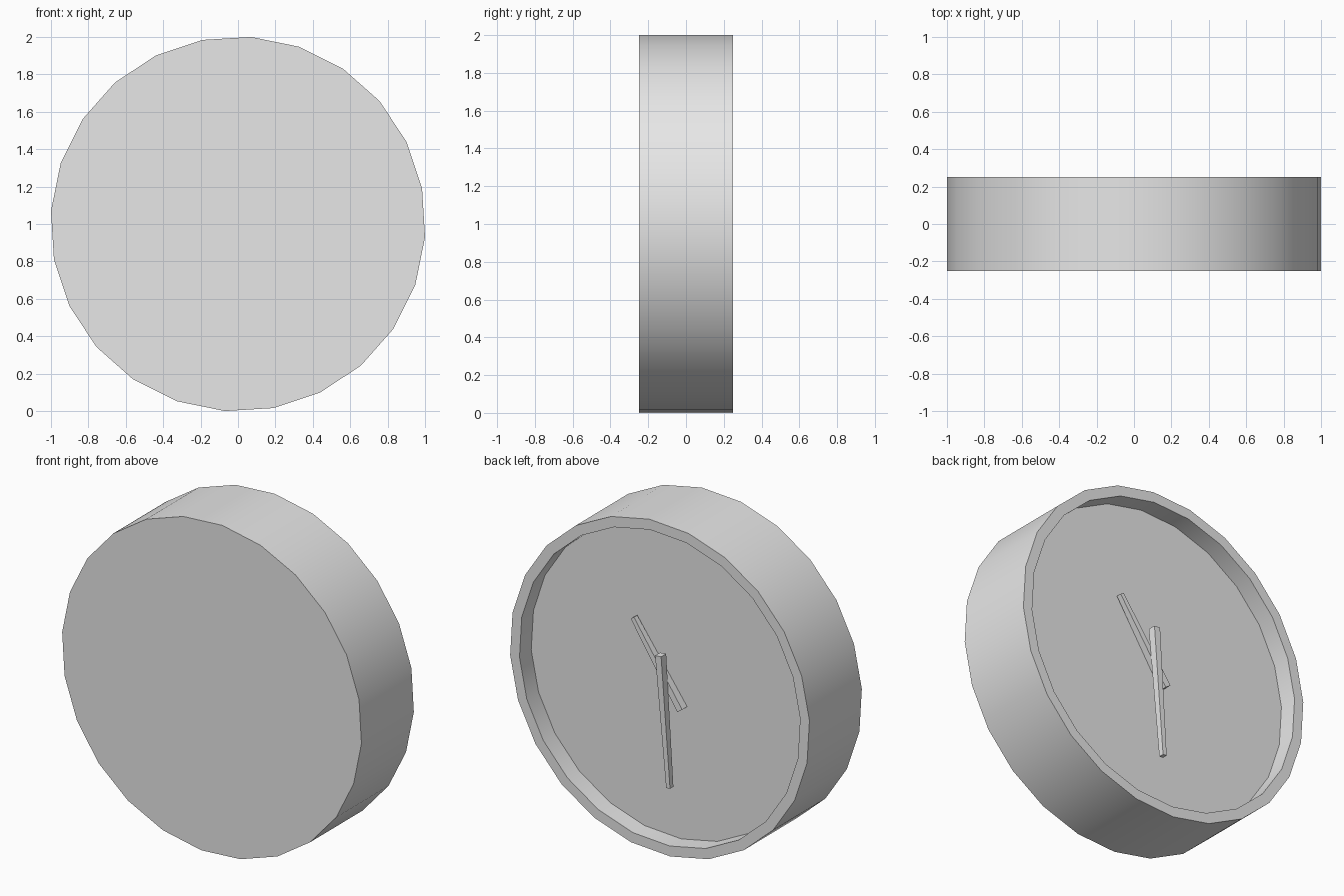
import bpy, bmesh
from math import cos, sin, radians, pi
from mathutils import Vector

cube = bpy.data.objects.get("Cube")
if cube:
    bpy.data.objects.remove(cube, do_unlink=True)

grey = bpy.data.materials.new("plain grey")
grey.use_nodes = True
colour = (0.8, 0.8, 0.8, 1)
grey.diffuse_color = colour
grey.node_tree.nodes["Principled BSDF"].inputs["Base Color"].default_value = colour


def finish(bm, name):
    bmesh.ops.recalc_face_normals(bm, faces=bm.faces)
    mesh = bpy.data.meshes.new(name)
    bm.to_mesh(mesh)
    bm.free()
    mesh.materials.append(grey)
    obj = bpy.data.objects.new(name, mesh)
    bpy.context.collection.objects.link(obj)
    bpy.ops.object.select_all(action='DESELECT')
    obj.select_set(True)
    bpy.context.view_layer.objects.active = obj
    bpy.ops.object.shade_smooth_by_angle(angle=radians(30))
    return obj


def bridge(bm, a, b):
    n = len(a)
    for i in range(n):
        j = (i + 1) % n
        bm.faces.new((a[i], a[j], b[j], b[i]))


# Round case: one turned profile (radius, y) with a raised rim and sunk dial
SIDES = 24
TURN = radians(-4)
profile = [(1.0024, -0.25), (1.0024, 0.25), (0.94, 0.25), (0.94, 0.138)]
bm = bmesh.new()
rings = []
for r, y in profile:
    angles = [TURN + 2 * pi * k / SIDES for k in range(SIDES)]
    rings.append([bm.verts.new((r * cos(a), y, 1 + r * sin(a))) for a in angles])
for a, b in zip(rings, rings[1:]):
    bridge(bm, a, b)
bm.faces.new(rings[0])
bm.faces.new(rings[-1])
finish(bm, "clock_case")


# Hands: square bars that taper towards the tip
def hand(name, tail, tip, y):
    tail, tip = (Vector((p[0], y, 1 + p[1])) for p in (tail, tip))
    side = (tip - tail).cross(Vector((0, 1, 0))).normalized()
    depth = Vector((0, 1, 0))
    bm = bmesh.new()
    ends = []
    for p, w, d in ((tail, 0.02, 0.024), (tip, 0.013, 0.016)):
        ends.append([bm.verts.new(p + side * w * i + depth * d * j)
                     for i, j in ((-1, -1), (1, -1), (1, 1), (-1, 1))])
    bridge(bm, *ends)
    for end in ends:
        bm.faces.new(end)
    finish(bm, name)


hand("hour_hand", (-0.088, -0.14), (0.234, 0.332), 0.162)
hand("minute_hand", (0.026, 0.176), (-0.035, -0.609), 0.205)
